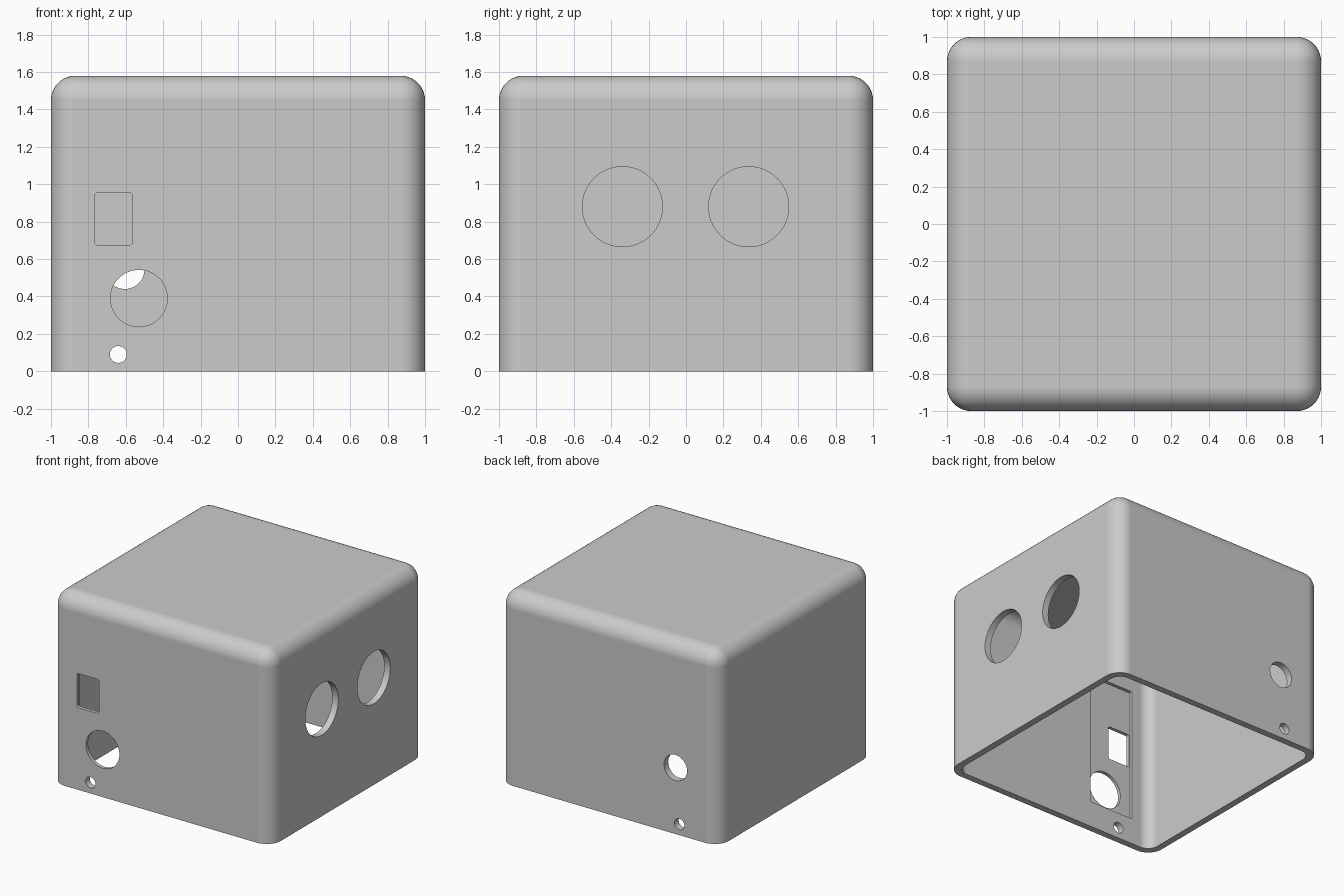
import bpy, bmesh, math
from mathutils import Matrix, Vector

cube = bpy.data.objects.get("Cube")
if cube:
    bpy.data.objects.remove(cube, do_unlink=True)

HEIGHT = 1.58
WALL = 0.055
ROUND = 0.13

grey = bpy.data.materials.new("light_grey")
grey.use_nodes = True
colour = (0.6, 0.6, 0.6, 1)
grey.diffuse_color = colour
grey.node_tree.nodes["Principled BSDF"].inputs["Base Color"].default_value = colour


def add_object(name, bm):
    bmesh.ops.recalc_face_normals(bm, faces=bm.faces)
    mesh = bpy.data.meshes.new(name)
    bm.to_mesh(mesh)
    bm.free()
    mesh.materials.append(grey)
    obj = bpy.data.objects.new(name, mesh)
    bpy.context.collection.objects.link(obj)
    return obj


def box(name, low, high, radius, pick, segments=10):
    """Box between two corners, rounding the edges chosen by pick(edge)."""
    low, high = Vector(low), Vector(high)
    bm = bmesh.new()
    bmesh.ops.create_cube(bm, size=1)
    bmesh.ops.scale(bm, vec=high - low, verts=bm.verts)
    bmesh.ops.translate(bm, vec=(low + high) / 2, verts=bm.verts)
    edges = [e for e in bm.edges if pick(e)]
    bmesh.ops.bevel(bm, geom=edges, offset=radius, segments=segments,
                    profile=0.5, affect='EDGES')
    return add_object(name, bm)


def runs_along(axis):
    return lambda e: abs(e.verts[0].co[axis] - e.verts[1].co[axis]) > 1e-4


def not_bottom(e):
    return max(v.co.z for v in e.verts) > 0.5


def drill(name, centre, radius, axis):
    """Round cutter through one wall, along x or y."""
    bm = bmesh.new()
    bmesh.ops.create_cone(bm, cap_ends=True, segments=64, radius1=radius,
                          radius2=radius, depth=0.3)
    turn = Matrix.Rotation(math.pi / 2, 4, 'Y' if axis == 'X' else 'X')
    bmesh.ops.transform(bm, matrix=Matrix.Translation(centre) @ turn, verts=bm.verts)
    return add_object(name, bm)


# Rounded housing and the hollow that leaves it open underneath
housing = box("housing", (-1, -1, 0), (1, 1, HEIGHT), ROUND, not_bottom)
inner = 1 - WALL
cutters = [box("hollow", (-inner, -inner, -0.2), (inner, inner, HEIGHT - WALL),
               ROUND - 0.04, not_bottom)]

# Thinned panel inside the front wall
cutters.append(box("thin_panel", (-0.775, -0.972, 0.215), (-0.365, -0.85, 1.32),
                   0.012, runs_along(1), 4))

# Front openings: rectangular socket, round port, small cable hole
cutters.append(box("socket_opening", (-0.765, -1.2, 0.675), (-0.565, -0.8, 0.955),
                   0.015, runs_along(1), 4))
cutters.append(drill("front_port", (-0.53, -1, 0.39), 0.152, 'Y'))
for side in (-1, 1):
    cutters.append(drill("cable_hole", (-0.64, side, 0.09), 0.045, 'Y'))

# Back port and the pair of large round holes on the +x wall
cutters.append(drill("back_port", (-0.605, 1, 0.545), 0.105, 'Y'))
for y in (-0.34, 0.335):
    cutters.append(drill("side_hole", (1, y, 0.88), 0.214, 'X'))

bpy.ops.object.select_all(action='DESELECT')
bpy.context.view_layer.objects.active = housing
housing.select_set(True)
for cutter in cutters:
    cutter.hide_render = True
    mod = housing.modifiers.new(cutter.name, 'BOOLEAN')
    mod.operation = 'DIFFERENCE'
    mod.solver = 'EXACT'
    mod.object = cutter
    bpy.ops.object.modifier_apply(modifier=mod.name)
for cutter in cutters:
    bpy.data.objects.remove(cutter, do_unlink=True)

# Smooth rounds, crisp rims, flat walls
bpy.ops.object.shade_smooth_by_angle(angle=math.radians(30))
weighted = housing.modifiers.new("flat_walls", 'WEIGHTED_NORMAL')
weighted.keep_sharp = True
